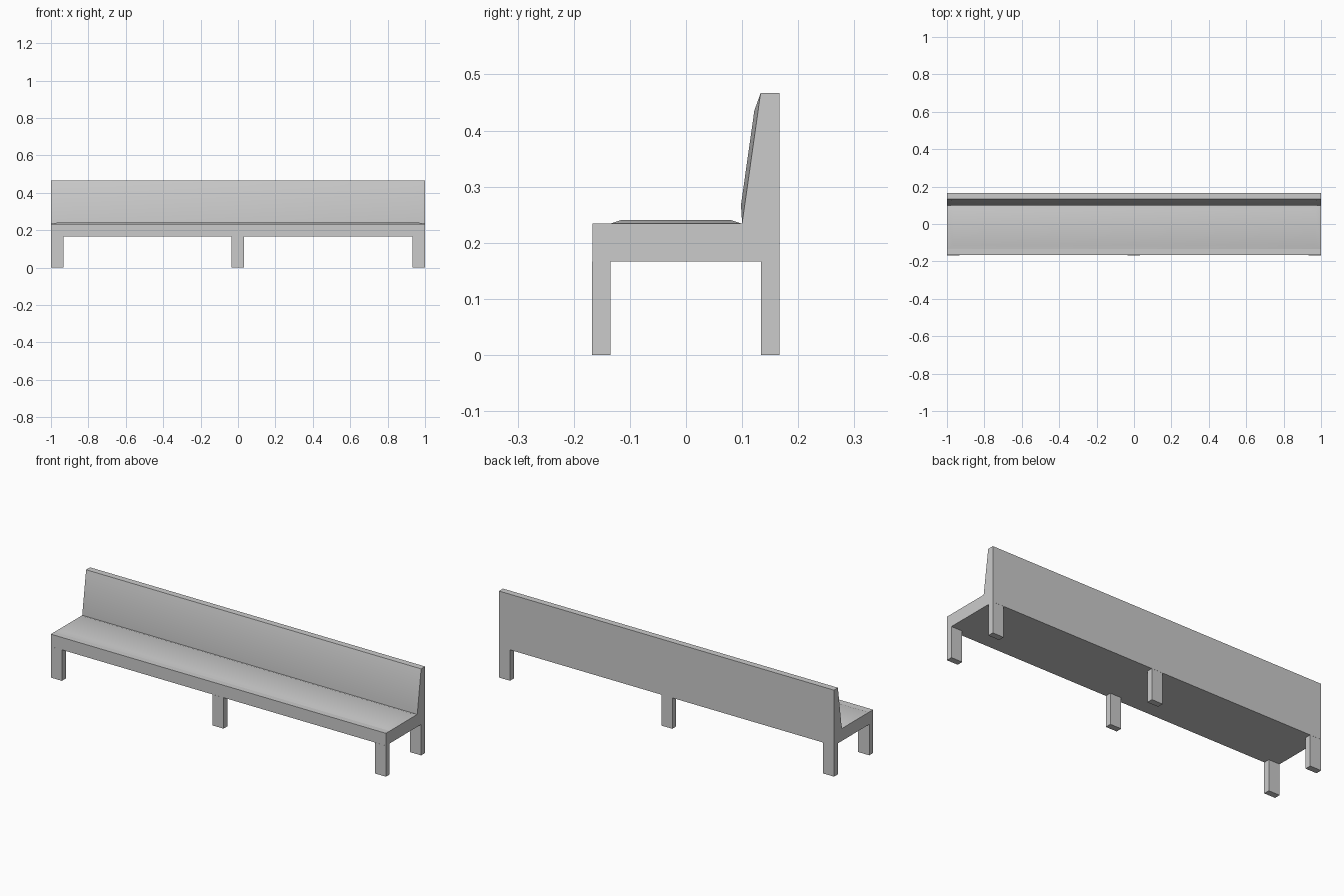
import bpy, bmesh
from mathutils import Vector

if "Cube" in bpy.data.objects:
    bpy.data.objects.remove(bpy.data.objects["Cube"])


def make_object(name, verts, faces):
    mesh = bpy.data.meshes.new(name)
    mesh.from_pydata(verts, [], faces)
    bm = bmesh.new()
    bm.from_mesh(mesh)
    bmesh.ops.recalc_face_normals(bm, faces=bm.faces)
    bm.to_mesh(mesh)
    bm.free()
    obj = bpy.data.objects.new(name, mesh)
    bpy.context.collection.objects.link(obj)
    return obj


def extrude_profile(name, profile, half):
    n = len(profile)
    verts = [(x, y, z) for x in (-half, half) for y, z in profile]
    faces = [tuple(range(n)), tuple(range(n, 2 * n))]
    faces += [(i, (i + 1) % n, n + (i + 1) % n, n + i) for i in range(n)]
    return make_object(name, verts, faces)


def pad(name, start, end, normal, inset, rise):
    # Raised panel spanning the bench, with sloped borders
    a, b = Vector((0, *start)), Vector((0, *end))
    along = (b - a).normalized()
    lift = Vector((0, *normal)).normalized() * rise
    x = Vector((1, 0, 0))
    ix = Vector((0.967, 0, 0))
    a2, b2 = a + along * inset + lift, b - along * inset + lift
    verts = [a - x, a + x, b + x, b - x, a2 - ix, a2 + ix, b2 + ix, b2 - ix]
    faces = [(4, 5, 6, 7)]
    faces += [(i, (i + 1) % 4, 4 + (i + 1) % 4, 4 + i) for i in range(4)]
    obj = make_object(name, verts, faces)
    if obj.data.polygons[0].normal.dot(lift) < 0:
        obj.data.flip_normals()
    bpy.ops.object.select_all(action='DESELECT')
    obj.select_set(True)
    bpy.context.view_layer.objects.active = obj
    bpy.ops.object.shade_smooth_by_angle(angle=0.6)


# Seat and backrest in one L-shaped body
extrude_profile("bench_body", [
    (-0.167, 0.167), (0.167, 0.167), (0.167, 0.467),
    (0.133, 0.467), (0.100, 0.234), (-0.167, 0.234)], 1.0)

# Slightly raised upholstery
pad("seat_pad", (-0.135, 0.234), (0.100, 0.234), (0, 1), 0.021, 0.007)
pad("back_pad", (0.100, 0.234), (0.133, 0.467), (-0.233, 0.033), 0.033, 0.0067)

# Three pairs of legs
for side, y in (("front", -0.151), ("back", 0.150)):
    for place, x in (("left", -0.967), ("middle", -0.002), ("right", 0.967)):
        leg = extrude_profile(f"{side}_leg_{place}", [
            (y - 0.0165, 0), (y + 0.0165, 0),
            (y + 0.0165, 0.167), (y - 0.0165, 0.167)], 0.033)
        leg.location.x = x
